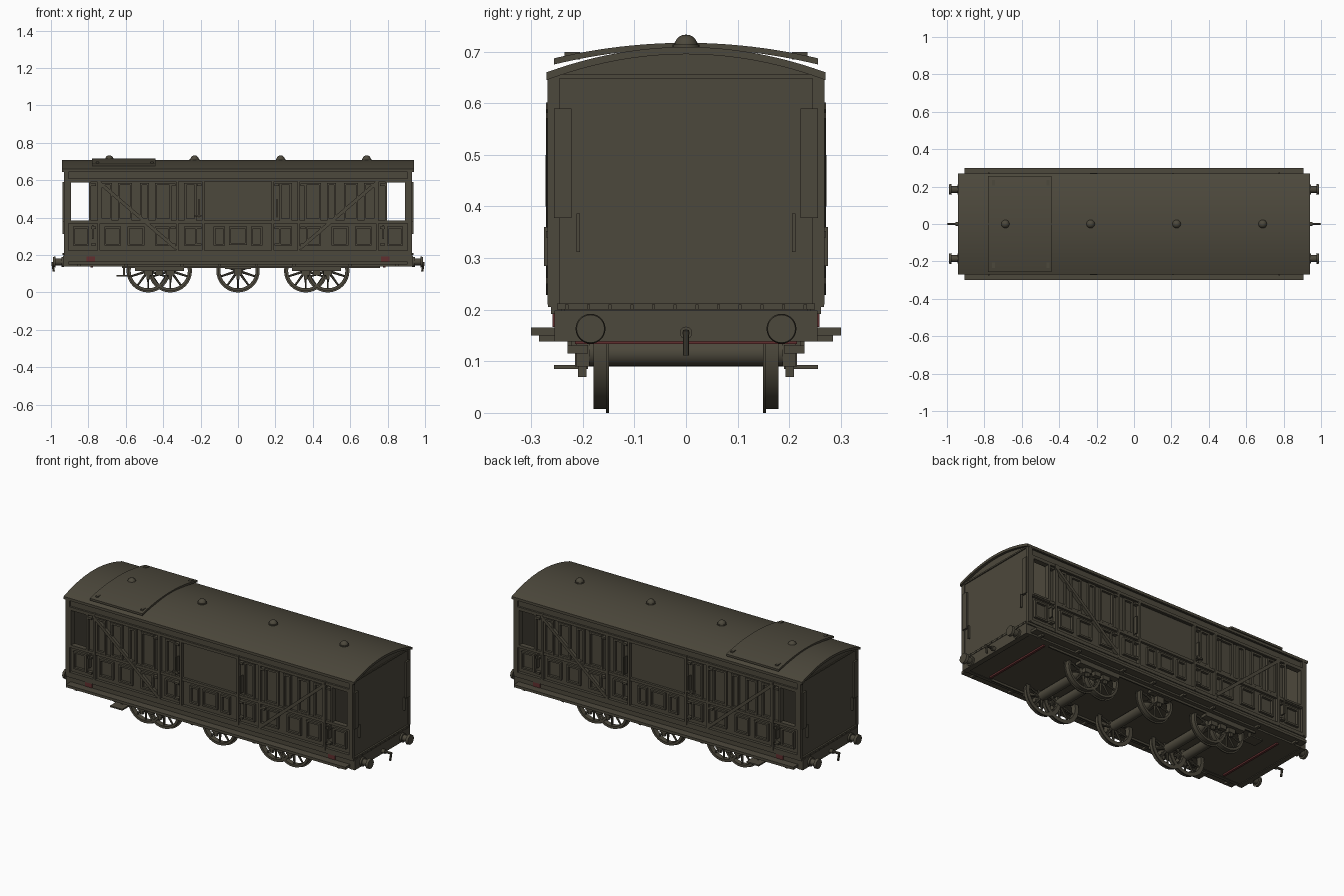
import bpy, bmesh
from math import pi, sin, cos, atan2, hypot
from mathutils import Matrix, Vector

cube = bpy.data.objects.get("Cube")
if cube:
    bpy.data.objects.remove(cube)


def material(name, rgb):
    m = bpy.data.materials.new(name)
    m.use_nodes = True
    m.diffuse_color = (*rgb, 1)
    m.node_tree.nodes["Principled BSDF"].inputs["Base Color"].default_value = (*rgb, 1)
    return m


BROWN = material("olive brown", (.073, .065, .045))
RED = material("dull red", (.12, .028, .028))
SIDES = (-1, 1)


class Part:
    """Collects boxes, cylinders and swept strips into one named object."""

    def __init__(self, name, mat=BROWN):
        self.name, self.mat, self.bm = name, mat, bmesh.new()

    def box(self, x0, x1, y0, y1, z0, z1, rot=None):
        size = Matrix.Diagonal((abs(x1 - x0), abs(y1 - y0), abs(z1 - z0), 1))
        mid = Matrix.Translation(((x0 + x1) / 2, (y0 + y1) / 2, (z0 + z1) / 2))
        bmesh.ops.create_cube(self.bm, size=1, matrix=mid @ (rot or Matrix()) @ size)

    def side_box(self, x0, x1, y0, y1, z0, z1):
        for s in SIDES:
            self.box(x0, x1, s * y0, s * y1, z0, z1)

    def four_box(self, x0, x1, y0, y1, z0, z1):
        for s in SIDES:
            self.side_box(s * x0, s * x1, y0, y1, z0, z1)

    def cyl(self, a, b, r, r2=None, n=20):
        a, b = Vector(a), Vector(b)
        turn = (b - a).to_track_quat('Z', 'Y').to_matrix().to_4x4()
        bmesh.ops.create_cone(self.bm, cap_ends=True, segments=n, radius1=r,
                              radius2=r if r2 is None else r2, depth=(b - a).length,
                              matrix=Matrix.Translation((a + b) / 2) @ turn)

    def frame(self, x0, x1, y0, y1, z0, z1, w):
        self.side_box(x0, x0 + w, y0, y1, z0, z1)
        self.side_box(x1 - w, x1, y0, y1, z0, z1)
        self.side_box(x0 + w, x1 - w, y0, y1, z0, z0 + w)
        self.side_box(x0 + w, x1 - w, y0, y1, z1 - w, z1)

    def prism(self, outline, x0, x1):
        lo = [self.bm.verts.new((x0, y, z)) for y, z in outline]
        hi = [self.bm.verts.new((x1, y, z)) for y, z in outline]
        n = len(lo)
        for i in range(n):
            j = (i + 1) % n
            self.bm.faces.new((lo[i], lo[j], hi[j], hi[i]))
        self.bm.faces.new(lo)
        self.bm.faces.new(hi)

    def ring(self, x, z, y0, y1, r0, r1, n=32):
        loops = [[self.bm.verts.new((x + r * cos(2 * pi * i / n), y, z + r * sin(2 * pi * i / n)))
                  for i in range(n)] for r, y in ((r0, y0), (r1, y0), (r1, y1), (r0, y1))]
        for k in range(4):
            a, b = loops[k], loops[(k + 1) % 4]
            for i in range(n):
                j = (i + 1) % n
                self.bm.faces.new((a[i], a[j], b[j], b[i]))

    def done(self, smooth=False):
        bmesh.ops.recalc_face_normals(self.bm, faces=self.bm.faces)
        mesh = bpy.data.meshes.new(self.name)
        self.bm.to_mesh(mesh)
        self.bm.free()
        mesh.materials.append(self.mat)
        ob = bpy.data.objects.new(self.name, mesh)
        bpy.context.collection.objects.link(ob)
        if smooth:
            bpy.ops.object.select_all(action='DESELECT')
            ob.select_set(True)
            bpy.context.view_layer.objects.active = ob
            bpy.ops.object.shade_smooth_by_angle(angle=.6)


def arch(half, edge, crown, n=24):
    return [(half * t, crown - (crown - edge) * t * t)
            for t in (2 * i / n - 1 for i in range(n + 1))]


# Body shell with open end windows and inner partitions
p = Part("body_sides")
p.side_box(-.925, .925, .235, .25, .205, .385)
p.side_box(-.925, .925, .235, .256, .59, .66)
p.side_box(-.795, .795, .235, .25, .385, .59)
p.four_box(.895, .925, .235, .255, .385, .59)
p.done()
p = Part("body_ends")
for s in SIDES:
    p.prism([(-.256, .205)] + arch(.256, .656, .7) + [(.256, .205)], s * .91, s * .925)
    p.box(s * .92, s * .931, -.256, .256, .648, .656)
p.done()
p = Part("partitions")
for s in SIDES:
    p.box(s * .775, s * .787, -.24, .24, .21, .66)
p.done()
p = Part("floor")
p.box(-.92, .92, -.25, .25, .142, .212)
p.done()

# Roof, raised hatch and ventilators
p = Part("roof")
p.prism(arch(.27, .66, .709) + arch(.27, .645, .695)[::-1], -.94, .94)
p.done(True)
p = Part("roof_hatch")
p.prism(arch(.256, .687, .717) + arch(.256, .675, .706)[::-1], -.78, -.44)
for x in (-.75, -.46):
    p.side_box(x - .008, x + .008, .205, .235, .685, .699)
p.done(True)
p = Part("roof_vents")
for x in (-.688, -.232, .228, .688):
    p.cyl((x, 0, .7), (x, 0, .714), .026)
    bmesh.ops.create_uvsphere(p.bm, u_segments=20, v_segments=10, radius=.023,
                              matrix=Matrix.Translation((x, 0, .71)))
p.done(True)

# Horizontal rails along the sides
p = Part("side_rails")
for z0, z1, y in ((.205, .225, .267), (.368, .384, .264), (.592, .608, .267), (.645, .662, .264)):
    p.side_box(-.93, .93, .245, y, z0, z1)
p.done()

# Vertical posts and diagonal braces
p = Part("side_posts")
for x in (.185, .325, .745):
    p.four_box(x - .007, x + .007, .245, .268, .21, .61)
p.four_box(.905, .93, .245, .268, .21, .65)
p.done()
p = Part("diagonal_braces")
dx, dz = .42, .36
for sx in SIDES:
    for sy in SIDES:
        x, y, z = sx * .54, sy * .262, .415
        h = hypot(dx, dz) / 2
        p.box(x - h, x + h, y - .009, y + .009, z - .009, z + .009,
              Matrix.Rotation(-sx * atan2(dz, dx), 4, 'Y'))
p.done()

# Framed panels on the upper and lower sides
p = Part("upper_panels")
for s in SIDES:
    for x, w in ((.705, .065), (.605, .075), (.50, .05), (.40, .09), (.255, .065)):
        p.frame(s * x - w / 2, s * x + w / 2, .247, .263, .385, .585, .011)
p.done()
p = Part("lower_panels")
for s in SIDES:
    for x, w in ((.84, .085), (.67, .09), (.545, .09), (.405, .08), (.255, .07), (.1, .06)):
        p.frame(s * x - w / 2, s * x + w / 2, .247, .264, .25, .352, .01)
p.frame(-.048, .048, .247, .264, .255, .352, .01)
p.done()

# End window frames and projecting corner panels
p = Part("window_frames")
for s in SIDES:
    p.frame(s * .845 - .06, s * .845 + .06, .24, .267, .375, .6, .011)
    p.side_box(s * .92, s * .937, .222, .256, .378, .59)
p.done()

# Door handles, hinges and grab rails
p = Part("door_hardware")
for x in (.76, .335, .195):
    for z in (.25, .34, .57):
        p.four_box(x, x + .025, .25, .271, z, z + .012)
p.four_box(.772, .780, .25, .275, .285, .36)
p.four_box(.205, .211, .25, .272, .40, .50)
p.side_box(-.235, -.195, .25, .272, .405, .415)
p.four_box(.92, .937, .205, .212, .312, .386)
p.done()

# Underframe
p = Part("sole_bars")
p.side_box(-.925, .925, .235, .255, .14, .2)
p.side_box(-.93, .93, .24, .262, .192, .206)
p.done()
p = Part("end_beams")
for s in SIDES:
    p.box(s * .905, s * .935, -.255, .255, .138, .198)
    p.box(s * .905, s * .935, -.25, .25, .2, .212)
    for i in range(12):
        y = (i - 5.5) * .042
        p.box(s * .93, s * .939, y - .003, y + .003, .2, .21)
p.done()
p = Part("footboards")
p.side_box(-.905, .905, .255, .30, .15, .165)
p.side_box(-.65, -.57, .19, .256, .085, .093)
for x in (.85, .6, .3, .1):
    p.four_box(x - .008, x + .008, .25, .285, .138, .152)
p.side_box(-.616, -.604, .19, .205, .085, .15)
p.done()
p = Part("brake_shafts", RED)
for s in SIDES:
    p.box(s * .775, s * .788, -.215, .215, .133, .143)
p.done()
p = Part("red_brackets", RED)
p.four_box(.765, .81, .25, .259, .166, .195)
p.done()

# Spoked wheels with flanges
AXLES = (-.48, -.362, 0, .362, .48)
R = .116
p = Part("wheels")
for x in AXLES:
    for s in SIDES:
        p.ring(x, R, s * .152, s * .179, R - .022, R - .008)
        p.ring(x, R, s * .149, s * .155, R - .022, R)
        p.cyl((x, s * .148, R), (x, s * .188, R), .026)
        for i in range(10):
            a = 2 * pi * i / 10 + pi / 10
            p.cyl((x + .018 * cos(a), s * .165, R + .018 * sin(a)),
                  (x + .1 * cos(a), s * .165, R + .1 * sin(a)), .007, .005, 6)
p.done(True)
p = Part("axles")
for x in AXLES:
    p.cyl((x, -.15, R), (x, .15, R), .026)
    p.cyl((x, -.205, R), (x, .205, R), .012)
p.done(True)

# Axle boxes, guards and springs
p = Part("axle_boxes")
for x in AXLES:
    p.side_box(x - .022, x + .022, .187, .212, .09, .145)
    p.side_box(x - .009, x + .009, .193, .209, .07, .145)
for s in SIDES:
    p.side_box(s * .42 - .13, s * .42 + .13, .19, .23, .115, .132)
    p.side_box(s * .42 - .02, s * .42 + .02, .19, .215, .09, .118)
p.side_box(-.07, .07, .195, .225, .125, .145)
p.side_box(-.62, .76, .222, .23, .13, .143)
p.done()

# Buffers and couplings
p = Part("buffers")
for s in SIDES:
    for y in (-.185, .185):
        p.cyl((s * .93, y, .163), (s * .945, y, .163), .026)
        p.cyl((s * .94, y, .163), (s * .98, y, .163), .018)
        p.cyl((s * .975, y, .163), (s * .99, y, .163), .029, .027, 28)
p.done(True)
p = Part("couplings")
for s in SIDES:
    p.cyl((s * .93, 0, .155), (s * .955, 0, .155), .012)
    p.cyl((s * .93, 0, .155), (s * .995, 0, .155), .007, n=10)
    p.cyl((s * .993, 0, .16), (s * .985, 0, .112), .006, n=10)
p.done(True)
